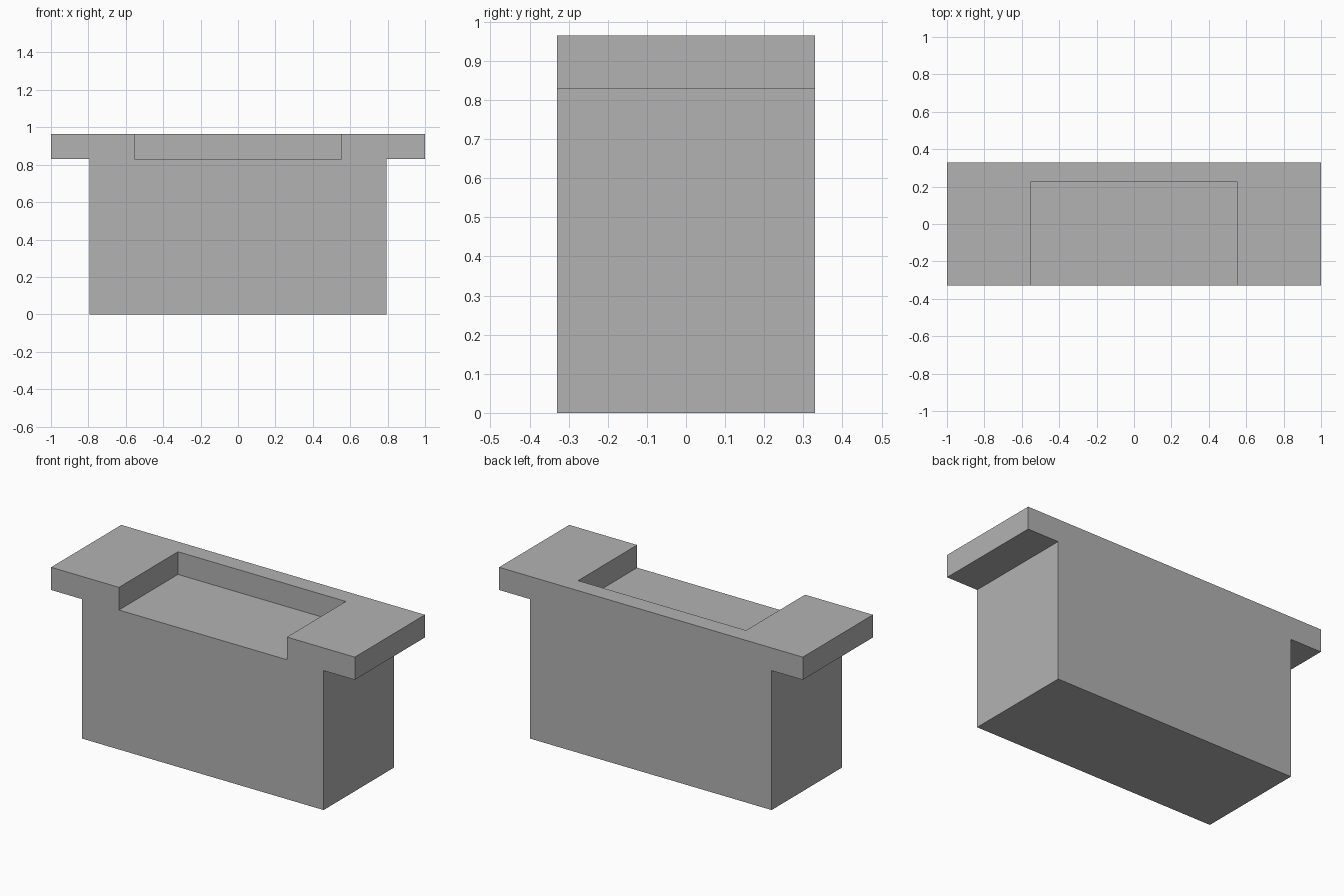
import bpy
import bmesh
from mathutils import Matrix

cube = bpy.data.objects.get("Cube")
if cube:
    bpy.data.objects.remove(cube, do_unlink=True)

HALF_DEPTH, TOP, LEDGE = 0.33, 0.965, 0.83
BODY_HALF, SLAB_HALF = 0.795, 1.0
RECESS_HALF, RECESS_BACK = 0.553, 0.225


def make_object(name, bm):
    bmesh.ops.recalc_face_normals(bm, faces=bm.faces)
    mesh = bpy.data.meshes.new(name)
    bm.to_mesh(mesh)
    bm.free()
    obj = bpy.data.objects.new(name, mesh)
    bpy.context.collection.objects.link(obj)
    return obj


# Single grey material
grey = bpy.data.materials.new("light_grey")
grey.use_nodes = True
colour = (0.448, 0.448, 0.448, 1)
grey.diffuse_color = colour
grey.node_tree.nodes["Principled BSDF"].inputs["Base Color"].default_value = colour

# Body: T-shaped profile mirrored across x and extruded front to back
half = [(BODY_HALF, 0), (BODY_HALF, LEDGE), (SLAB_HALF, LEDGE), (SLAB_HALF, TOP)]
profile = half + [(-x, z) for x, z in reversed(half)]
bm = bmesh.new()
face = bm.faces.new([bm.verts.new((x, -HALF_DEPTH, z)) for x, z in profile])
extruded = bmesh.ops.extrude_face_region(bm, geom=[face], use_keep_orig=True)
moved = [g for g in extruded["geom"] if isinstance(g, bmesh.types.BMVert)]
bmesh.ops.translate(bm, verts=moved, vec=(0, 2 * HALF_DEPTH, 0))
body = make_object("t_shaped_body", bm)
body.data.materials.append(grey)

# Recess cutter: open at the top and the front
front, height = -HALF_DEPTH - 0.2, 0.4
bm = bmesh.new()
bmesh.ops.create_cube(
    bm, size=1,
    matrix=Matrix.Translation((0, (front + RECESS_BACK) / 2, LEDGE + height / 2))
    @ Matrix.Diagonal((2 * RECESS_HALF, RECESS_BACK - front, height, 1)))
cutter = make_object("recess_cutter", bm)
cutter.data.materials.append(grey)
cutter.hide_render = True

# Cut the recess and bake it into the body
cut = body.modifiers.new("recess", 'BOOLEAN')
cut.operation = 'DIFFERENCE'
cut.solver = 'EXACT'
cut.object = cutter
bpy.context.view_layer.objects.active = body
bpy.ops.object.modifier_apply(modifier=cut.name)
bpy.data.objects.remove(cutter, do_unlink=True)
